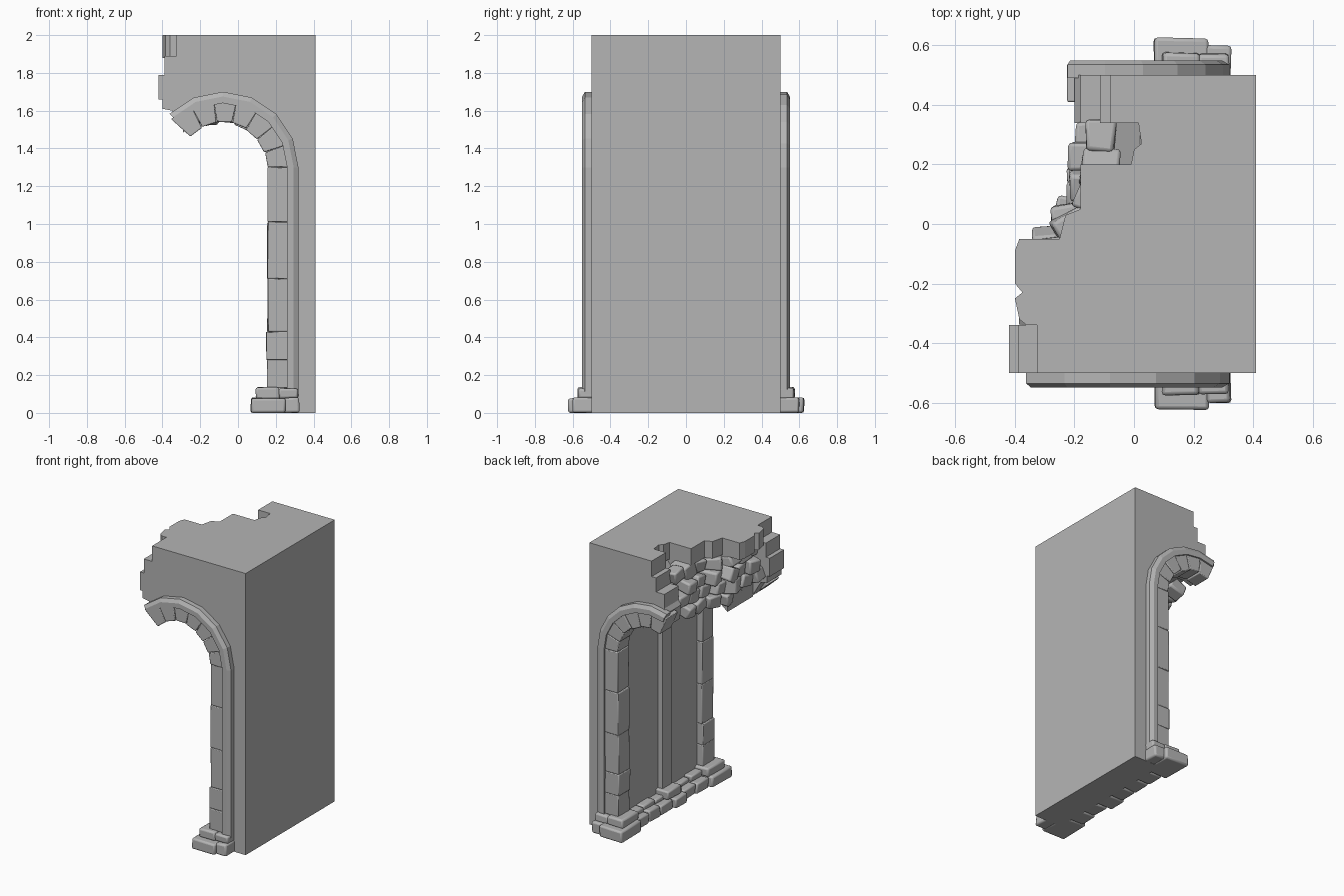
import bpy, bmesh, math, random
from mathutils import Vector, Matrix

random.seed(4)
if "Cube" in bpy.data.objects:
    bpy.data.objects.remove(bpy.data.objects["Cube"], do_unlink=True)

stone = bpy.data.materials.new("grey_stone")
stone.use_nodes = True
GREY = (0.46, 0.46, 0.46, 1)
stone.diffuse_color = GREY
stone.node_tree.nodes["Principled BSDF"].inputs["Base Color"].default_value = GREY

CX, CZ = -0.08, 1.3      # arch centre
VAULT = 0.28             # vault radius
FRONT_END, BACK_END = 137, 113   # broken ends of the two arches, degrees


def finish(name, bm, bevel=0.0):
    bmesh.ops.recalc_face_normals(bm, faces=bm.faces)
    mesh = bpy.data.meshes.new(name)
    bm.to_mesh(mesh)
    bm.free()
    mesh.materials.append(stone)
    ob = bpy.data.objects.new(name, mesh)
    bpy.context.collection.objects.link(ob)
    if bevel:
        mod = ob.modifiers.new("worn_edges", "BEVEL")
        mod.width, mod.segments = bevel, 2
        bpy.ops.object.select_all(action="DESELECT")
        ob.select_set(True)
        bpy.context.view_layer.objects.active = ob
        bpy.ops.object.shade_smooth_by_angle(angle=math.radians(35))
    return ob


def add_prism(bm, pts, axis, a, b):
    """Extrude a flat outline along y (points are x, z) or z (points are x, y)."""
    def place(p, t):
        return (p[0], t, p[1]) if axis == "y" else (p[0], p[1], t)
    rings = [[bm.verts.new(place(p, t)) for p in pts] for t in (a, b)]
    for ring in rings:
        bm.faces.new(ring)
    for i in range(len(pts)):
        j = (i + 1) % len(pts)
        bm.faces.new((rings[0][i], rings[0][j], rings[1][j], rings[1][i]))


def polar(r, deg):
    t = math.radians(deg)
    return (CX + r * math.cos(t), CZ + r * math.sin(t))


def arc(r, a, b, n):
    return [polar(r, a + (b - a) * i / n) for i in range(n + 1)]


def add_box(bm, lo, hi, jitter=0.0):
    verts = bmesh.ops.create_cube(bm, size=1)["verts"]
    for v in verts:
        v.co = Vector([lo[k] + (hi[k] - lo[k]) * (v.co[k] + 0.5) for k in range(3)])
        v.co += Vector([random.uniform(-jitter, jitter) for _ in range(3)])
        v.co.z = max(v.co.z, 0)


def sweep(name, section, end, n, foot):
    """Run a section of (radius, y) up the jamb and round the arch."""
    bm = bmesh.new()
    stations = [None] + [end * i / n for i in range(n + 1)]
    rings = []
    for s in stations:
        ring = []
        for r, y in section:
            x, z = (CX + r, foot) if s is None else polar(r, s)
            ring.append(bm.verts.new((x, y, z)))
        rings.append(ring)
    m = len(section)
    for p, q in zip(rings, rings[1:]):
        for i in range(m):
            bm.faces.new((p[i], p[(i + 1) % m], q[(i + 1) % m], q[i]))
    bm.faces.new(rings[0])
    bm.faces.new(rings[-1])
    return finish(name, bm)


def wall_slice(name, y0, y1, end, broken_edge):
    """Wall and vault slice: floor, outer face, broken edge, then vault."""
    pts = [(CX + VAULT, 0), (0.41, 0), (0.41, broken_edge[0][1])]
    pts += broken_edge + arc(VAULT, end, 0, 8)
    bm = bmesh.new()
    add_prism(bm, pts, "y", y0, y1)
    return finish(name, bm)


# Wall slices with stepped broken edges
wall_slice("front_wall", -0.5, -0.34, FRONT_END, [
    (-0.325, 2), (-0.325, 1.89), (-0.39, 1.89), (-0.39, 1.79), (-0.42, 1.79),
    (-0.42, 1.66), (-0.4, 1.66), (-0.4, 1.61), (-0.35, 1.6)])
wall_slice("back_wall", 0.34, 0.5, BACK_END, [
    (-0.08, 2), (-0.08, 1.89), (-0.115, 1.89), (-0.115, 1.79), (-0.18, 1.79),
    (-0.18, 1.69), (-0.2, 1.66)])
for name, y0, y1, x in (("core_front", -0.34, -0.05, -0.29),
                        ("core_middle", -0.05, 0.2, -0.16),
                        ("core_back", 0.2, 0.34, -0.09)):
    end = math.degrees(math.acos((x - CX) / VAULT))
    top = x + (0.11 if y0 > 0.1 else 0)
    wall_slice(name, y0, y1, end, [(top, 1.89), (x, 1.75)])

# Top slab with a jagged edge
bm = bmesh.new()
add_prism(bm, [(0.41, -0.34), (0.41, 0.34), (0.015, 0.34), (0.025, 0.27), (0, 0.25),
               (-0.01, 0.2), (-0.18, 0.2), (-0.18, 0.05), (-0.23, 0.03),
               (-0.25, -0.05), (-0.385, -0.05), (-0.4, -0.09), (-0.4, -0.2),
               (-0.375, -0.23), (-0.4, -0.25), (-0.385, -0.32), (-0.36, -0.34)],
          "z", 1.88, 2)
finish("top_slab", bm)


# Rubble on the broken face
def broken_x(y):
    keys = [(-0.34, -0.34), (-0.1, -0.33), (0.02, -0.25), (0.13, -0.2), (0.34, -0.16)]
    for (ya, xa), (yb, xb) in zip(keys, keys[1:]):
        if y <= yb:
            return xa + (xb - xa) * (y - ya) / (yb - ya)
    return keys[-1][1]


bm = bmesh.new()
for row in range(4):
    for col in range(7):
        y = -0.3 + col * 0.098 + (row % 2) * 0.035
        if y > 0.31:
            continue
        z = 1.835 - row * 0.085
        x = broken_x(y) + random.uniform(-0.01, 0.02) + (0.03 if row == 0 else 0)
        if row == 3:
            x = max(x, -0.27)
        size = [random.uniform(lo, hi) for lo, hi in ((0.1, 0.15), (0.09, 0.13), (0.08, 0.11))]
        verts = bmesh.ops.create_cube(bm, size=1)["verts"]
        for v in verts:
            v.co = Vector([v.co[k] * size[k] * random.uniform(0.75, 1.1) for k in range(3)])
        turn = Matrix.Rotation(random.uniform(-0.5, 0.5), 4, random.choice("XYZ"))
        bmesh.ops.transform(bm, matrix=Matrix.Translation((x + 0.03, y, z)) @ turn, verts=verts)
finish("rubble", bm, 0.012)

# Arches on both faces: hood moulding, wedge stones and jamb blocks
JOINTS = (0.13, 0.28, 0.43, 0.71, 1.01, CZ)
for side, label, end in ((-1, "front", FRONT_END), (1, "back", BACK_END)):
    hood = [(0.34, 0.49), (0.34, 0.55), (0.375, 0.55), (0.4, 0.535), (0.4, 0.49)]
    sweep(label + "_hood", [(r, side * y) for r, y in hood], end - 2, 6, 0.1)

    bm = bmesh.new()
    count = 7 if side < 0 else 6
    for i in range(count):
        a, b = end * i / count, end * (i + 1) / count
        r = 0.237 + random.uniform(-0.005, 0.008)
        outer = 0.375 if i == count - 1 else 0.35
        y = 0.54 + random.uniform(-0.004, 0.004)
        add_prism(bm, [polar(r, a + 0.4), polar(r, b - 0.4), polar(outer, b), polar(outer, a)],
                  "y", side * 0.41, side * y)
    finish(label + "_wedge_stones", bm, 0.005)

    bm = bmesh.new()
    for z0, z1 in zip(JOINTS, JOINTS[1:]):
        x = 0.157 + random.uniform(-0.007, 0.007)
        y = 0.537 + random.uniform(-0.005, 0.005)
        add_box(bm, (x, min(side * 0.41, side * y), z0), (0.28, max(side * 0.41, side * y), z1), 0.002)
    finish(label + "_jamb", bm, 0.005)

    # Plinth stones below the jamb
    bm = bmesh.new()
    for x0, x1, y0, y1, z0, z1 in ((0.068, 0.25, 0.4, 0.625, 0, 0.08),
                                   (0.24, 0.325, 0.45, 0.602, 0, 0.08),
                                   (0.095, 0.22, 0.39, 0.575, 0.075, 0.135),
                                   (0.215, 0.32, 0.45, 0.57, 0.075, 0.13)):
        ya, yb = sorted((side * y0, side * y1))
        add_box(bm, (x0, ya, z0), (x1, yb, z1), 0.004)
    finish(label + "_plinth", bm, 0.012)

# Middle rib of the vault
sweep("middle_rib", [(0.245, -0.075), (0.245, 0.027), (0.3, 0.027), (0.3, -0.075)], 118, 7, 0.1)

# Footing stones along the inner wall
bm = bmesh.new()
for i in range(6):
    y = -0.4 + i * 0.8 / 6
    x = random.uniform(0.075, 0.11)
    add_box(bm, (x, y + 0.003, 0), (0.22, y + 0.13, random.uniform(0.07, 0.08)), 0.005)
    add_box(bm, (x + 0.045, y + 0.003, 0.07), (0.22, y + 0.13, random.uniform(0.1, 0.12)), 0.004)
add_box(bm, (0.105, -0.1, 0.075), (0.22, 0.05, 0.135), 0.003)
finish("inner_footing", bm, 0.01)
